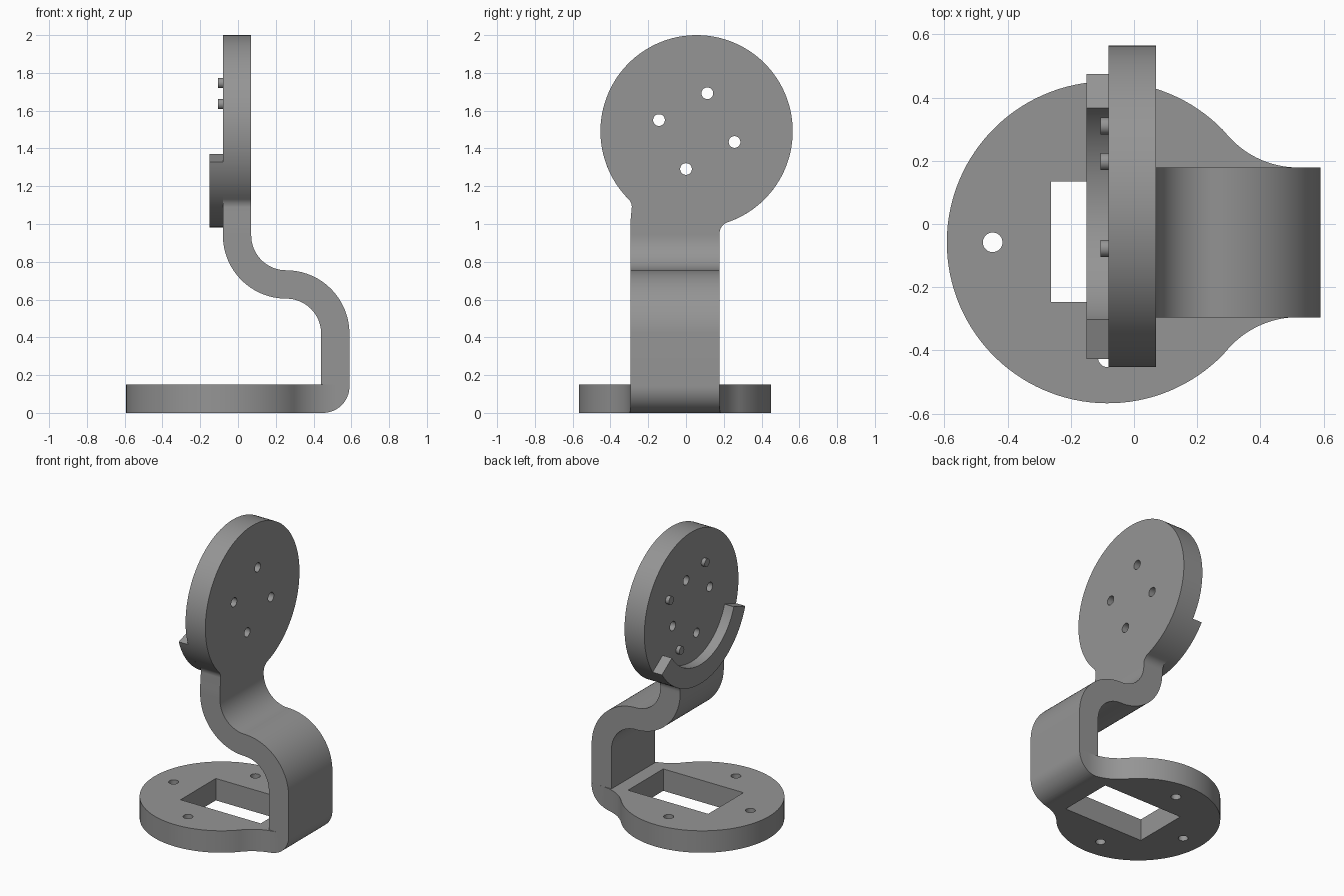
import bpy, bmesh, math
from mathutils import Vector

if "Cube" in bpy.data.objects:
    bpy.data.objects.remove(bpy.data.objects["Cube"])

grey = bpy.data.materials.new("mid_grey")
grey.diffuse_color = (0.3, 0.3, 0.3, 1)
grey.use_nodes = True
grey.node_tree.nodes["Principled BSDF"].inputs["Base Color"].default_value = grey.diffuse_color

# Maps a 2D profile point and a depth to 3D, by extrusion axis
AXES = {
    "x": lambda u, v, d: Vector((d, u, v)),
    "y": lambda u, v, d: Vector((u, d, v)),
    "z": lambda u, v, d: Vector((u, v, d)),
}


def arc(cx, cy, r, a0, a1, n=24):
    """Points on an arc, angles in degrees."""
    return [(cx + r * math.cos(math.radians(a0 + (a1 - a0) * i / n)),
             cy + r * math.sin(math.radians(a0 + (a1 - a0) * i / n))) for i in range(n + 1)]


def circle(cx, cy, r, n=32):
    return arc(cx, cy, r, 0, 360, n)[:-1]


def prism(name, pts, axis, lo, hi):
    """Extrude a closed 2D profile along an axis."""
    bm = bmesh.new()
    face = bm.faces.new([bm.verts.new(AXES[axis](u, v, lo)) for u, v in pts])
    out = bmesh.ops.extrude_face_region(bm, geom=[face])
    shift = AXES[axis](0, 0, hi - lo)
    bmesh.ops.translate(bm, vec=shift,
                        verts=[g for g in out["geom"] if isinstance(g, bmesh.types.BMVert)])
    bmesh.ops.remove_doubles(bm, verts=bm.verts, dist=1e-5)
    bmesh.ops.recalc_face_normals(bm, faces=bm.faces)
    mesh = bpy.data.meshes.new(name)
    bm.to_mesh(mesh)
    bm.free()
    mesh.materials.append(grey)
    ob = bpy.data.objects.new(name, mesh)
    bpy.context.collection.objects.link(ob)
    return ob


def activate(ob):
    bpy.ops.object.select_all(action='DESELECT')
    ob.select_set(True)
    bpy.context.view_layer.objects.active = ob


def combine(ob, tool, operation):
    """Apply a boolean and remove the tool."""
    activate(ob)
    mod = ob.modifiers.new("cut", 'BOOLEAN')
    mod.operation, mod.object, mod.solver = operation, tool, 'EXACT'
    bpy.ops.object.modifier_apply(modifier=mod.name)
    bpy.data.objects.remove(tool)


T = 0.15                      # sheet thickness
R = 0.509                     # radius of both discs
Y0, Y1 = -0.295, 0.178        # arm width
BX, BY = -0.083, -0.058       # base disc centre
DY, DZ = 0.056, 1.491         # upper disc centre
XL, XR = -0.08, 0.07          # upper disc faces

# Base plate: disc flowing into a tab through two concave fillets
fr = 0.2965
fx, fy = 0.52, 0.2365 + fr
ang = math.degrees(math.atan2(fy, fx - BX))
upper = [(0.59, BY + 0.2365)] + arc(fx, BY + fy, fr, 270, 180 + ang, 16)
lower = [(x, 2 * BY - y) for x, y in reversed(upper)]
rim = arc(BX, BY, R, ang, 360 - ang, 96)[1:-1]
base = prism("base_plate", upper + rim + lower, "z", 0, T)

# Rounded lower edge under the arm
edge = [(-0.8, -0.0), (0.45, 0.0)] + arc(0.45, 0.14, 0.14, -90, 0)[1:] + [(0.59, T), (-0.8, T)]
combine(base, prism("edge_tool", edge, "y", -0.8, 0.8), 'INTERSECT')

# Rectangular window and three screw holes
window = [(-0.262, -0.247), (0.345, -0.247), (0.345, 0.134), (-0.262, 0.134)]
combine(base, prism("window_tool", window, "z", -0.1, 0.3), 'DIFFERENCE')
for dx, dy in ((-0.364, 0), (0, 0.364), (0, -0.364)):
    combine(base, prism("hole_tool", circle(BX + dx, BY + dy, 0.031), "z", -0.1, 0.3), 'DIFFERENCE')

# S-shaped arm
ro, ri, cx = 0.335, 0.185, 0.255
outer = [(0.59, T)] + arc(cx, 0.42, ro, 0, 90) + arc(cx, 0.94, ri, 270, 180)
inner = arc(cx, 0.94, ro, 180, 270) + arc(cx, 0.42, ri, 90, 0) + [(0.44, T)]
# the two bends share the mid line, so drop nothing: their ends sit one thickness apart
arm = prism("curved_arm", outer + inner, "y", Y0, Y1)

# Upper disc with a neck and two small fillets
f = 0.06


def neck_fillet(side_y, sign):
    """Fillet between a neck side and the disc, from the side up to the disc."""
    cy = side_y + sign * f
    dy = cy - DY
    cz = DZ - math.sqrt((R + f) ** 2 - dy ** 2)
    a_disc = math.degrees(math.atan2(DZ - cz, -dy))
    pts = arc(cy, cz, f, 180 if sign > 0 else 0, a_disc, 10)
    return pts, math.degrees(math.atan2(cz - DZ, dy))


right, a_right = neck_fillet(Y1, 1)
left, a_left = neck_fillet(-0.287, -1)
disc_rim = arc(DY, DZ, R, a_right, 360 + a_left, 96)[1:-1]
outline = [(Y0, 0.94), (Y1, 0.94)] + right + disc_rim + left[::-1] + [(Y0, 1.0)]
disc = prism("upper_disc", outline, "x", XL, XR)
for y, z in ((0.113, 1.692), (-0.143, 1.55), (0.257, 1.434), (0.0, 1.291)):
    combine(disc, prism("hole_tool", circle(y, z, 0.031), "x", -0.3, 0.3), 'DIFFERENCE')

# Curved ledge along the lower rim of the disc
ledge_pts = arc(DY, DZ, R, -161.5, -34.7, 48) + arc(DY, DZ, 0.378, -34.7, -161.5, 48)
ledge = prism("curved_ledge", ledge_pts, "x", -0.15, XL)

# Locating pegs on the back of the disc
pegs = [prism("locating_peg", circle(y, z, 0.027, 24), "x", -0.106, XL)
        for y, z in ((-0.077, 1.746), (0.31, 1.635), (0.197, 1.25))]

# Smooth curved walls, crisp edges
for ob in [base, arm, disc, ledge] + pegs:
    activate(ob)
    bpy.ops.object.shade_smooth_by_angle(angle=math.radians(30))
